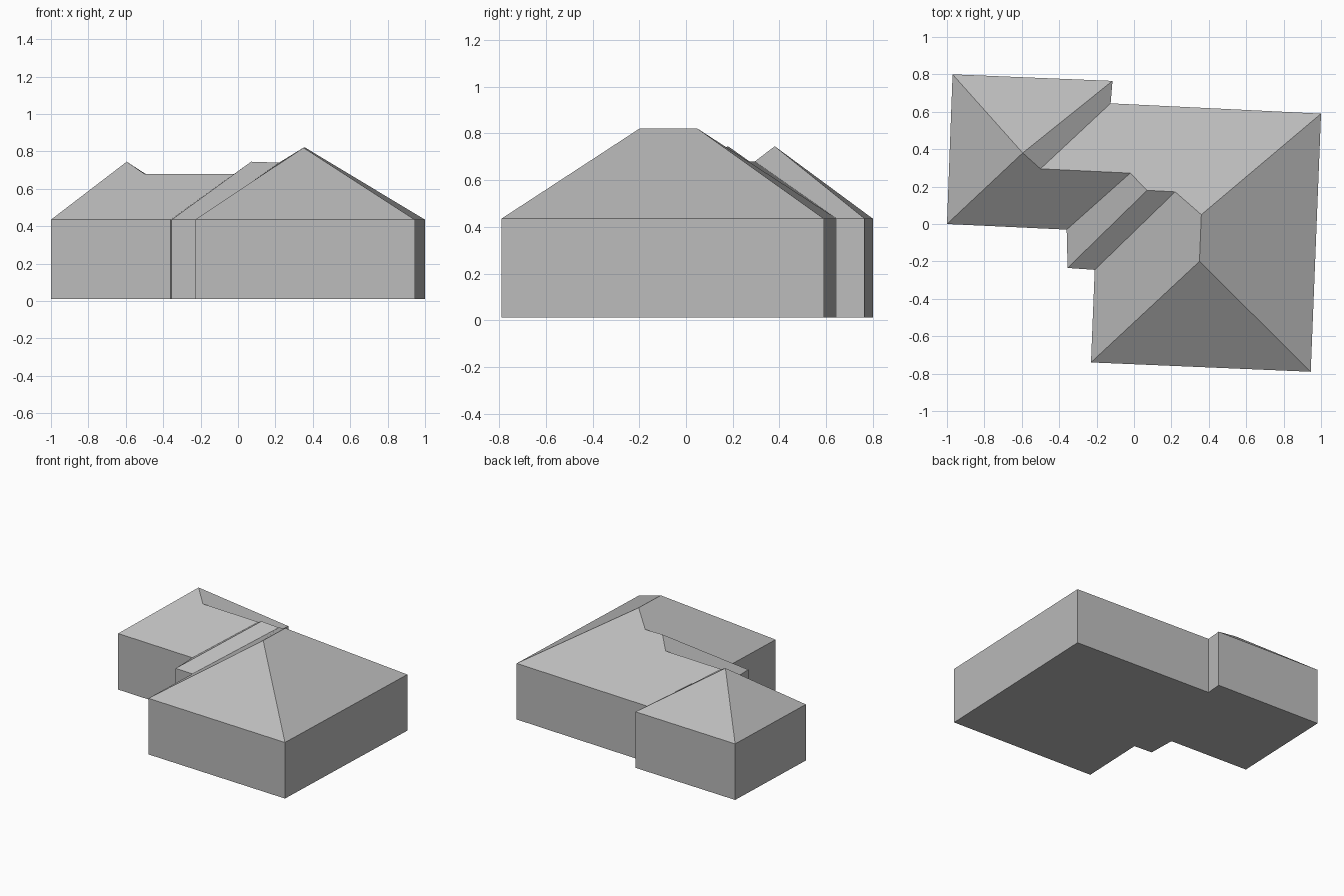
import bpy
import bmesh
from mathutils import Vector

cube = bpy.data.objects.get("Cube")
if cube:
    bpy.data.objects.remove(cube, do_unlink=True)

FLOOR, EAVE = 0.012, 0.435
WING_RIDGE, LINK_RIDGE, MAIN_RIDGE = 0.745, 0.68, 0.82

# One plain plaster colour for the whole building
plaster = bpy.data.materials.new("plain grey")
plaster.use_nodes = True
colour = (0.5, 0.5, 0.5, 1.0)
plaster.diffuse_color = colour
shader = plaster.node_tree.nodes["Principled BSDF"]
shader.inputs["Base Color"].default_value = colour
shader.inputs["Roughness"].default_value = 0.9

# Eave corners, anticlockwise around the stepped footprint
corners = {
    "main_front_left": (-0.23, -0.74),
    "main_front_right": (0.945, -0.79),
    "main_back_right": (1.0, 0.59),
    "back_notch": (-0.125, 0.645),
    "wing_back_right": (-0.115, 0.765),
    "wing_back_left": (-0.97, 0.80),
    "wing_front_left": (-1.0, 0.0),
    "wing_notch": (-0.36, -0.03),
    "bay_corner": (-0.355, -0.235),
    "bay_notch": (-0.21, -0.245),
}

# Ridge ends and the points where the roofs run into each other
peaks = {
    "main_peak_front": (0.35, -0.20, MAIN_RIDGE),
    "main_peak_back": (0.36, 0.05, MAIN_RIDGE),
    "bay_ridge_right": (0.22, 0.172, WING_RIDGE - 0.005),
    "bay_ridge_left": (0.07, 0.18, WING_RIDGE),
    "link_ridge_right": (-0.02, 0.272, LINK_RIDGE),
    "link_ridge_left": (-0.50, 0.295, LINK_RIDGE),
    "wing_peak": (-0.595, 0.38, WING_RIDGE),
}

# Each roof slope runs around its corners and peaks
slopes = [
    "main_front_left main_front_right main_peak_front",
    "main_front_right main_back_right main_peak_back main_peak_front",
    "main_front_left main_peak_front main_peak_back bay_ridge_right bay_notch",
    "main_back_right back_notch link_ridge_left link_ridge_right "
    "bay_ridge_left bay_ridge_right main_peak_back",
    "bay_notch bay_ridge_right bay_ridge_left bay_corner",
    "bay_corner bay_ridge_left link_ridge_right wing_notch",
    "wing_notch link_ridge_right link_ridge_left wing_peak wing_front_left",
    "wing_front_left wing_peak wing_back_left",
    "wing_back_left wing_peak wing_back_right",
    "wing_back_right wing_peak link_ridge_left back_notch",
]


def finish(name, bm):
    mesh = bpy.data.meshes.new(name)
    bm.to_mesh(mesh)
    bm.free()
    mesh.materials.append(plaster)
    obj = bpy.data.objects.new(name, mesh)
    bpy.context.collection.objects.link(obj)
    return obj


# Walls: the footprint raised to the eaves, open beneath the roof
bm = bmesh.new()
ground = bm.faces.new([bm.verts.new((x, y, FLOOR)) for x, y in corners.values()])
raised = bmesh.ops.extrude_edge_only(bm, edges=ground.edges[:])["geom"]
for vert in raised:
    if isinstance(vert, bmesh.types.BMVert):
        vert.co.z = EAVE
bmesh.ops.recalc_face_normals(bm, faces=bm.faces[:])
ground.normal_update()
if ground.normal.z > 0:
    bmesh.ops.reverse_faces(bm, faces=bm.faces[:])
finish("walls", bm)

# Roof: hipped slopes meeting along ridges and valleys
bm = bmesh.new()
points = {name: bm.verts.new((x, y, EAVE)) for name, (x, y) in corners.items()}
points.update({name: bm.verts.new(Vector(p)) for name, p in peaks.items()})
for slope in slopes:
    face = bm.faces.new([points[name] for name in slope.split()])
    face.normal_update()
    if face.normal.z < 0:
        face.normal_flip()
finish("hipped_roof", bm)
